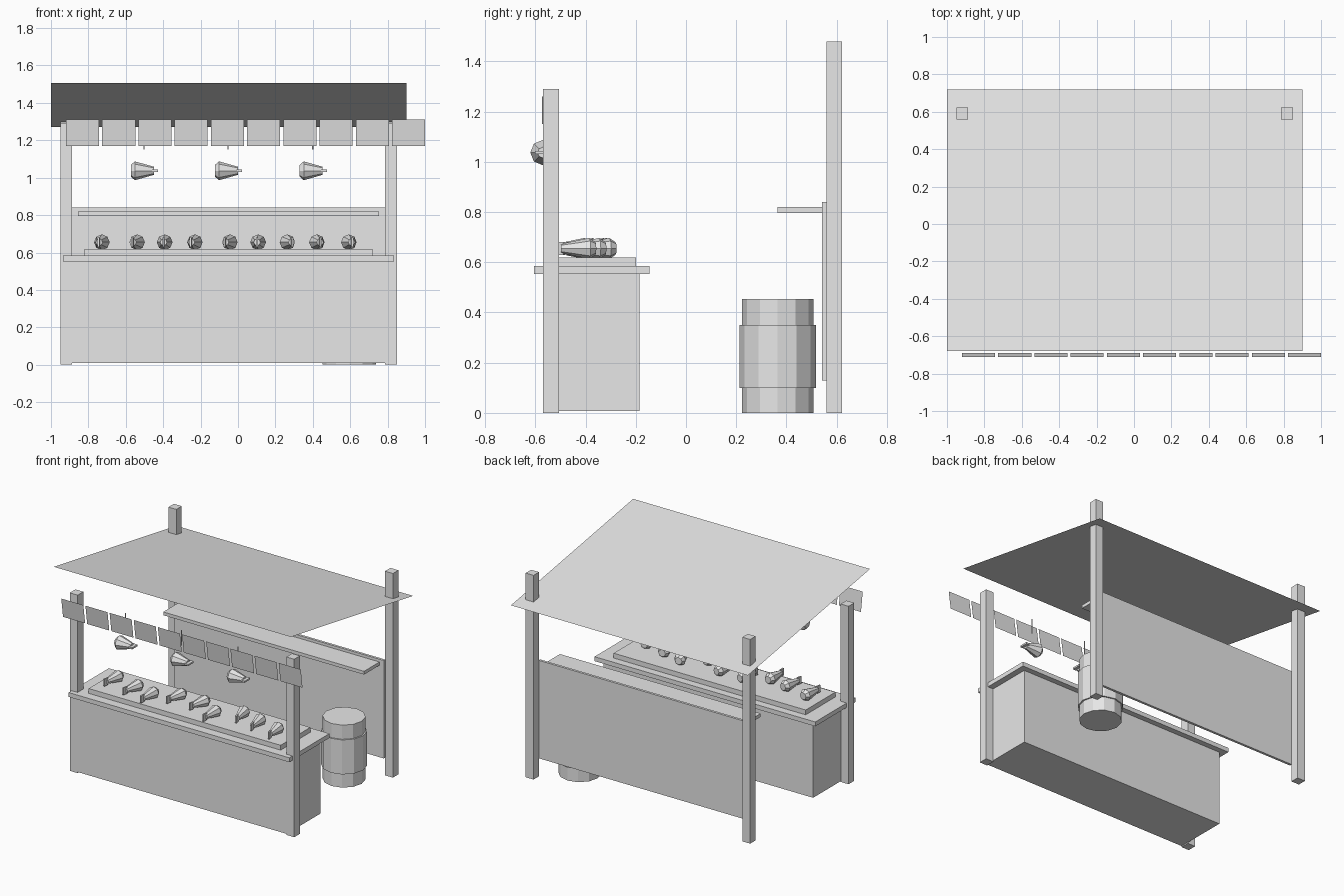
import bpy, bmesh, math, random
from mathutils import Matrix, Vector

if "Cube" in bpy.data.objects:
    bpy.data.objects.remove(bpy.data.objects["Cube"])

random.seed(4)
grey = bpy.data.materials.new("plain grey")
grey.diffuse_color = (0.8, 0.8, 0.8, 1)
grey.use_nodes = True
grey.node_tree.nodes["Principled BSDF"].inputs["Base Color"].default_value = grey.diffuse_color


def finish(name, bm):
    me = bpy.data.meshes.new(name)
    bm.to_mesh(me)
    bm.free()
    me.materials.append(grey)
    ob = bpy.data.objects.new(name, me)
    bpy.context.collection.objects.link(ob)
    return ob


def add_box(bm, lo, hi):
    lo, hi = Vector(lo), Vector(hi)
    m = Matrix.Translation((lo + hi) / 2) @ Matrix.Diagonal((*(hi - lo), 1))
    bmesh.ops.create_cube(bm, size=1, matrix=m)


def box(name, lo, hi):
    bm = bmesh.new()
    add_box(bm, lo, hi)
    return finish(name, bm)


def add_frustum(bm, r1, r2, z0, z1, sides, at=(0, 0)):
    bmesh.ops.create_cone(bm, cap_ends=True, segments=sides, radius1=r1, radius2=r2, depth=z1 - z0,
                          matrix=Matrix.Translation((at[0], at[1], (z0 + z1) / 2)))


def sheet(name, corners):
    bm = bmesh.new()
    bm.faces.new([bm.verts.new(c) for c in corners])
    return finish(name, bm)


# Posts
for side, x in (("left", -0.95), ("right", 0.787)):
    box(f"front_post_{side}", (x, -0.57, 0), (x + 0.063, -0.505, 1.29))
    box(f"back_post_{side}", (x, 0.56, 0), (x + 0.063, 0.622, 1.48))

# Counter, top and display tray
box("counter_body", (-0.89, -0.57, 0.008), (0.79, -0.185, 0.555))
box("counter_top", (-0.935, -0.605, 0.553), (0.835, -0.145, 0.585))
box("display_tray", (-0.82, -0.54, 0.583), (0.72, -0.2, 0.62))

# Back wall and shelf
box("back_panel", (-0.89, 0.542, 0.13), (0.79, 0.56, 0.84))
box("back_shelf", (-0.855, 0.365, 0.796), (0.755, 0.545, 0.82))

# Sloping cloth roof, a single sheet
sheet("roof_cloth", [(-1, -0.68, 1.507), (0.9, -0.68, 1.507), (0.9, 0.72, 1.27), (-1, 0.72, 1.27)])

# Row of valance flags
for i in range(10):
    x = -0.92 + i * 0.1937
    sheet(f"valance_flag_{i}", [(x, -0.69, 1.17), (x + 0.177, -0.69, 1.17),
                                (x + 0.177, -0.71, 1.31), (x, -0.71, 1.31)])

# Barrel
bm = bmesh.new()
for r, z0, z1 in ((0.142, 0, 0.1), (0.152, 0.1, 0.35), (0.142, 0.35, 0.453)):
    add_frustum(bm, r, r, z0, z1, 12, (0.595, 0.365))
finish("barrel", bm)


# Fish: tapered body with a small flat tail, head at -Z and tail at +Z
def fish(name, matrix):
    bm = bmesh.new()
    add_frustum(bm, 0.026, 0.042, -0.08, -0.055, 8)
    add_frustum(bm, 0.042, 0.018, -0.055, 0.06, 8)
    add_box(bm, (-0.005, -0.026, 0.05), (0.005, 0.026, 0.085))
    bm.transform(matrix)
    return finish(name, bm)


# Fish on the tray, tails to the front
spots = [(-0.735, -0.384), (-0.55, -0.425), (-0.395, -0.46), (-0.24, -0.37), (-0.055, -0.37),
         (0.105, -0.46), (0.275, -0.36), (0.43, -0.40), (0.6, -0.44)]
for i, (x, y) in enumerate(spots):
    turn = Matrix.Rotation(random.uniform(-0.25, 0.25), 4, 'Z') @ Matrix.Rotation(math.pi / 2, 4, 'X')
    fish(f"tray_fish_{i}", Matrix.Translation((x, y, 0.655)) @ turn)

# Hanging fish with strings
for i, x in enumerate((-0.503, -0.053, 0.4)):
    m = Matrix.Translation((x, -0.57, 1.037)) @ Matrix.Rotation(math.pi / 2, 4, 'Y')
    fish(f"hanging_fish_{i}", m @ Matrix.Diagonal((1.2, 1.2, 0.88, 1)))
    bm = bmesh.new()
    add_frustum(bm, 0.004, 0.004, 1.15, 1.26, 6, (x, -0.57))
    finish(f"hanging_string_{i}", bm)
